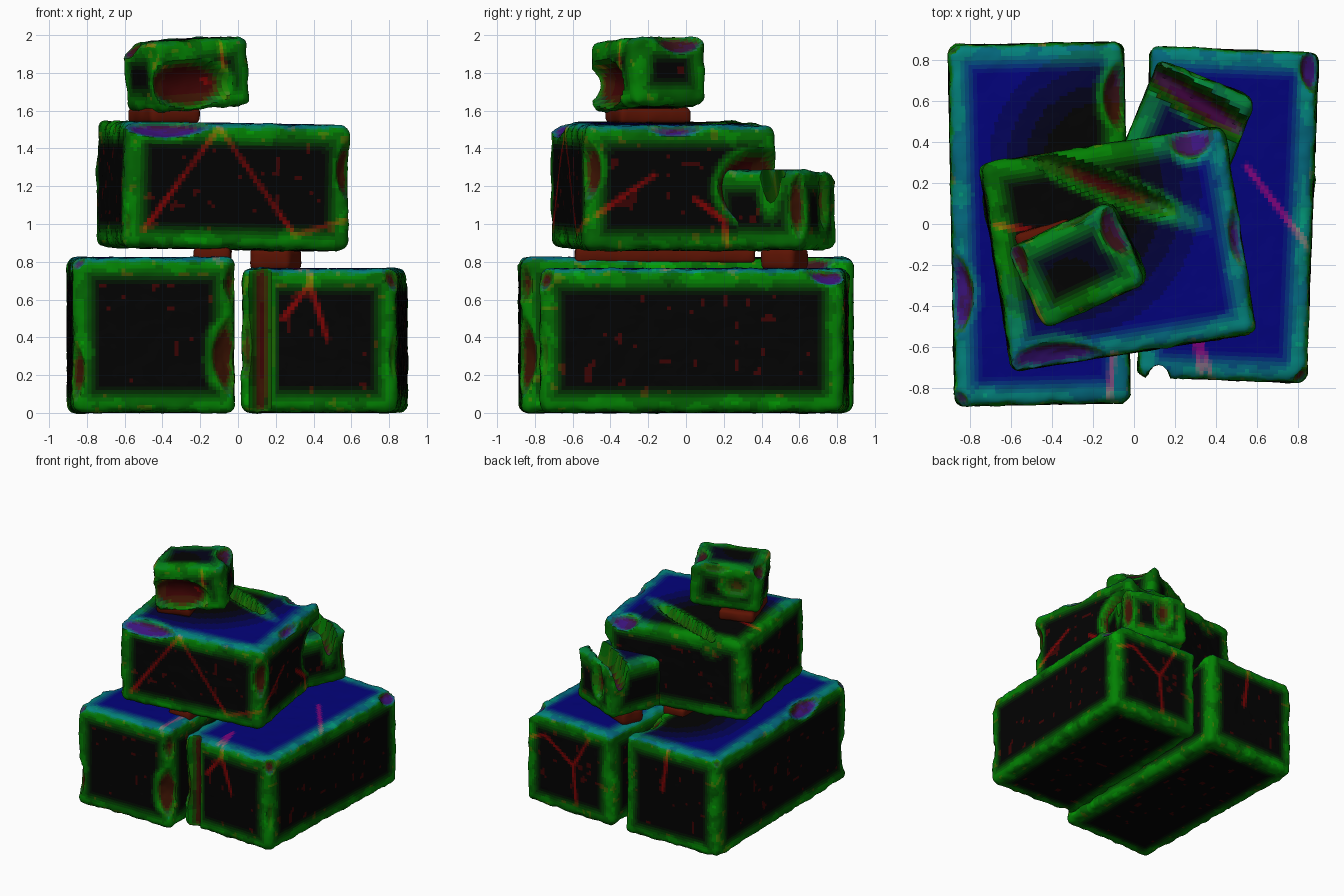
import bpy, bmesh, math
from mathutils import Vector, Matrix, noise

if "Cube" in bpy.data.objects:
    bpy.data.objects.remove(bpy.data.objects["Cube"])

CELL = 0.02
palette = {}


def clamp(v):
    return max(0.0, min(1.0, v))


def material(r, g, b):
    """Quantised mask colour, shared between all blocks."""
    key = (round(r / .12), round(g / .1), round(b / .12))
    if key not in palette:
        m = bpy.data.materials.new("mask_%d_%d_%d" % key)
        rgb = [max(.04, k * s) ** 2.2 for k, s in zip(key, (.12, .1, .12))]
        m.diffuse_color = (*rgb, 1)
        m.use_nodes = True
        m.node_tree.nodes["Principled BSDF"].inputs["Base Color"].default_value = m.diffuse_color
        palette[key] = m
    return palette[key]


def chip(pos, radii, into, angle=0, out=.6):
    """Ellipsoidal bite: position on surface, radii, push direction, turn about z."""
    turn = Matrix.Rotation(math.radians(-angle), 3, 'Z')
    inv = Matrix.Diagonal([1 / r for r in radii]) @ turn
    d = Vector(into).normalized()
    v = inv @ d
    centre = Vector(pos) - d * (out / v.length)
    return inv, centre, d, v, min(radii)


def bite(p, chips):
    """Push p out of every chip; return new point, rim weight and inside flag."""
    rim, inside = 0.0, 0.0
    for inv, c, d, v, rad in chips:
        u = inv @ (p - c)
        r = u.length
        rim = max(rim, clamp(1.2 - abs(r - 1) * rad / .035))
        if r < 1:
            a, b = v.dot(v), u.dot(v)
            p = p + d * ((-b + math.sqrt(b * b - a * (r * r - 1))) / a)
            inside = 1.0
    return p, rim, inside


def seg_dist(p, a, b):
    t = clamp((p - a).dot(b - a) / (b - a).length_squared)
    return (p - a - (b - a) * t).length


def block(name, loc, size, rot, tilt=0, chips=(), cracks=(), blue=0, shade=None, red=0, wear=1):
    h = Vector(size) / 2
    n = [max(2, round(s / CELL)) for s in size]
    rad = min(.05, min(size) * .3)
    world = (Matrix.Translation(loc) @ Matrix.Rotation(math.radians(rot), 4, 'Z')
             @ Matrix.Rotation(math.radians(tilt), 4, 'Y'))
    bm = bmesh.new()
    verts, info = {}, []

    def vert(key):
        if key not in verts:
            q = Vector([(2 * k / m - 1) * s for k, m, s in zip(key, n, h)])
            core = Vector([max(-s + rad, min(s - rad, c)) for c, s in zip(q, h)])
            d2 = sorted(s - abs(c) for c, s in zip(q, h))[1]
            nrm = (q - core).normalized()
            p = world @ (core + nrm * rad)
            edge = clamp((.15 - d2) / .09)
            p, rim, inside = bite(p, chips)
            # worn surface, rougher along the edges
            rough = (.003 + .009 * edge) * wear
            p += (world.to_3x3() @ nrm) * rough * (noise.noise(p * 9) + .5 * noise.noise(p * 25) - .3)
            verts[key] = bm.verts.new(p)
            info.append((edge, rim, inside))
            verts[key].index = len(info) - 1
        return verts[key]

    # rounded box from six dense grids
    for ax in range(3):
        u, v = (ax + 1) % 3, (ax + 2) % 3
        for side in (0, n[ax]):
            for i in range(n[u]):
                for j in range(n[v]):
                    quad = []
                    for a, b in ((i, j), (i + 1, j), (i + 1, j + 1), (i, j + 1)):
                        key = [0, 0, 0]
                        key[ax], key[u], key[v] = side, a, b
                        quad.append(vert(tuple(key)))
                    bm.faces.new(quad if side else quad[::-1])
    bm.normal_update()

    # paint wear masks: green edges, red cracks and chips, blue sky-facing
    me = bpy.data.meshes.new(name)
    lines = [(Vector(a), Vector(b)) for a, b in cracks]
    slots = {}
    for f in bm.faces:
        c = f.calc_center_median()
        edge, rim, inside = [sum(info[v.index][k] for v in f.verts) / 4 for k in range(3)]
        g = .53 * max(edge * (1 - .85 * inside), rim) * (.9 + .3 * noise.noise(c * 8))
        b = blue * clamp((f.normal.z - .3) / .5)
        if shade:
            dist = math.hypot(c.x - shade[0], c.y - shade[1])
            b *= clamp((dist - shade[2]) / .35)
        r = .26 * inside * (1 - .6 * rim)
        if noise.noise(c * 17) > .5 and f.normal.z < .8:
            r = max(r, .2)
        for p, q in lines:
            r = max(r, .5 * clamp(1.5 - seg_dist(c, p, q) / .017))
        if red:
            r, g, b = red, g * .15, 0
        m = material(r, g, b)
        if m.name not in slots:
            slots[m.name] = len(slots)
            me.materials.append(m)
        f.material_index = slots[m.name]
    bm.to_mesh(me)
    bm.free()
    ob = bpy.data.objects.new(name, me)
    bpy.context.collection.objects.link(ob)
    bpy.ops.object.select_all(action='DESELECT')
    ob.select_set(True)
    bpy.context.view_layer.objects.active = ob
    bpy.ops.object.shade_smooth_by_angle(angle=math.radians(50))


# bottom pair of foundation stones
block("left_base_block", (-.4625, 0, .412), (.86, 1.765, .824), 1.1, blue=.48, shade=(-.15, .3, .25),
      chips=[chip((-.88, -.87, .22), (.13, .13, .22), (1, 1, 0)),
             chip((-.03, -.86, .3), (.2, .15, .26), (-1, 1, 0)),
             chip((-.02, -.86, .68), (.1, .1, .15), (-1, 1, 0)),
             chip((-.87, -.35, .81), (.17, .25, .16), (1, 0, -1)),
             chip((-.06, .62, .81), (.18, .22, .16), (-1, 0, -1)),
             chip((-.87, -.87, .82), (.13, .13, .13), (1, 1, -1)),
             chip((-.9, .87, .8), (.09, .09, .1), (1, -1, -1))],
      cracks=[((-.08, -.35, .82), (-.12, -.85, .82)), ((-.45, .88, .82), (-.4, .88, .45))])
block("right_base_block", (.46, .045, .383), (.825, 1.615, .765), -2.2, blue=.48,
      chips=[chip((.12, -.76, .4), (.06, .09, 1.2), (0, 1, 0), out=.15),
             chip((.02, -.76, .35), (.1, .1, .25), (1, 1, 0), out=.4),
             chip((.85, -.77, .7), (.13, .13, .14), (-1, 1, -1)),
             chip((.88, .75, .75), (.14, .16, .14), (-1, -.3, -1)),
             chip((.84, -.77, .3), (.07, .08, .2), (-1, 1, 0))],
      cracks=[((.38, -.76, .76), (.38, -.76, .68)), ((.38, -.76, .68), (.24, -.75, .5)),
              ((.38, -.76, .68), (.47, -.77, .4)), ((.55, .28, .765), (.88, -.15, .765)),
              ((.3, -.55, .765), (.33, -.75, .765)), ((.38, -.76, .765), (.3, -.5, .765)),
              ((.45, .86, .42), (.3, .87, .68)), ((.45, .86, .42), (.72, .85, .6)),
              ((.45, .86, .42), (.42, .86, .1)), ((.72, .85, .6), (.86, .84, .55))])

# middle stone, split by a groove and missing part of a corner
block("middle_block", (-.08, -.12, 1.2), (1.21, 1.03, .67), 9, tilt=1, blue=.45, shade=(-.4, .15, .4),
      chips=[chip((-.14, .19, 1.55), (.38, .06, .16), (0, 0, -1), angle=-22, out=0),
             chip((.47, .38, 1.18), (.2, .25, .22), (-.8, -.5, -.2), out=.3),
             chip((.27, .42, 1.54), (.14, .17, .14), (-.1, -1, -1), out=.45),
             chip((-.35, -.68, 1.53), (.34, .2, .16), (0, 1, -1)),
             chip((.6, -.5, 1.28), (.14, .14, .2), (-1, 1, 0)),
             chip((.52, -.03, 1.53), (.14, .24, .14), (-1, 0, -1)),
             chip((-.62, -.71, 1.0), (.1, .1, .13), (1, 1, 0)),
             chip((-.77, .3, 1.15), (.12, .12, .2), (1, -1, 0)),
             chip((-.76, .3, 1.53), (.1, .1, .1), (1, -1, -1))],
      cracks=[((-.1, -.63, 1.51), (-.5, -.7, .97)), ((-.1, -.63, 1.51), (.3, -.57, .94)),
              ((.3, -.57, .94), (.6, -.52, 1.03)), ((.58, -.47, 1.05), (.53, -.17, 1.26)),
              ((.5, .05, 1.13), (.48, .2, 1.02)), ((.48, .2, 1.02), (.47, .22, .88)),
              ((-.72, 0, 1.54), (-.5, -.03, 1.54))])

# broken-off chunk behind the middle stone
block("broken_chunk", (.26, .46, 1.075), (.52, .54, .425), -22, blue=.3,
      chips=[chip((.3, .6, 1.29), (.42, .075, .24), (0, 0, -1), angle=-33, out=0),
             chip((.59, .6, 1.1), (.09, .09, .2), (-1, -.6, 0), out=.4),
             chip((.3, .74, 1.12), (.07, .09, .16), (-.38, -.92, 0), out=.4),
             chip((.13, .8, 1.27), (.12, .12, .1), (1, -1, -1))],
      cracks=[((.57, .4, 1.25), (.52, .25, .9))])

# crown stone with a hollow bitten from its front
block("top_block", (-.27, -.2, 1.795), (.56, .44, .37), 25, tilt=-4, blue=.25, shade=(-.3, -.3, .05),
      chips=[chip((-.25, -.44, 1.74), (.24, .15, .13), (-.42, .9, 0), angle=25, out=.1),
             chip((-.07, -.02, 1.97), (.17, .17, .14), (-1, -.3, -1)),
             chip((-.32, .05, 1.96), (.22, .12, .13), (.4, -.9, -.9), angle=25),
             chip((-.58, -.2, 1.93), (.11, .16, .11), (1, .4, -1)),
             chip((-.45, -.02, 1.82), (.16, .12, .12), (.4, -.9, 0), angle=25)],
      cracks=[((-.09, -.36, 1.97), (-.06, -.35, 1.68)), ((-.6, -.15, 1.96), (-.45, -.48, 1.95)),
              ((-.45, -.48, 1.84), (-.05, -.2, 1.72))])

# mortar pads between the courses
block("lower_mortar", (-.135, -.11, .835), (.2, .96, .09), 0, red=.36, wear=.5)
block("chunk_mortar", (.2, .52, .815), (.24, .2, .13), -22, red=.36, wear=.5)
block("upper_mortar", (-.39, -.2, 1.575), (.28, .4, .09), 18, red=.36, wear=.5)
